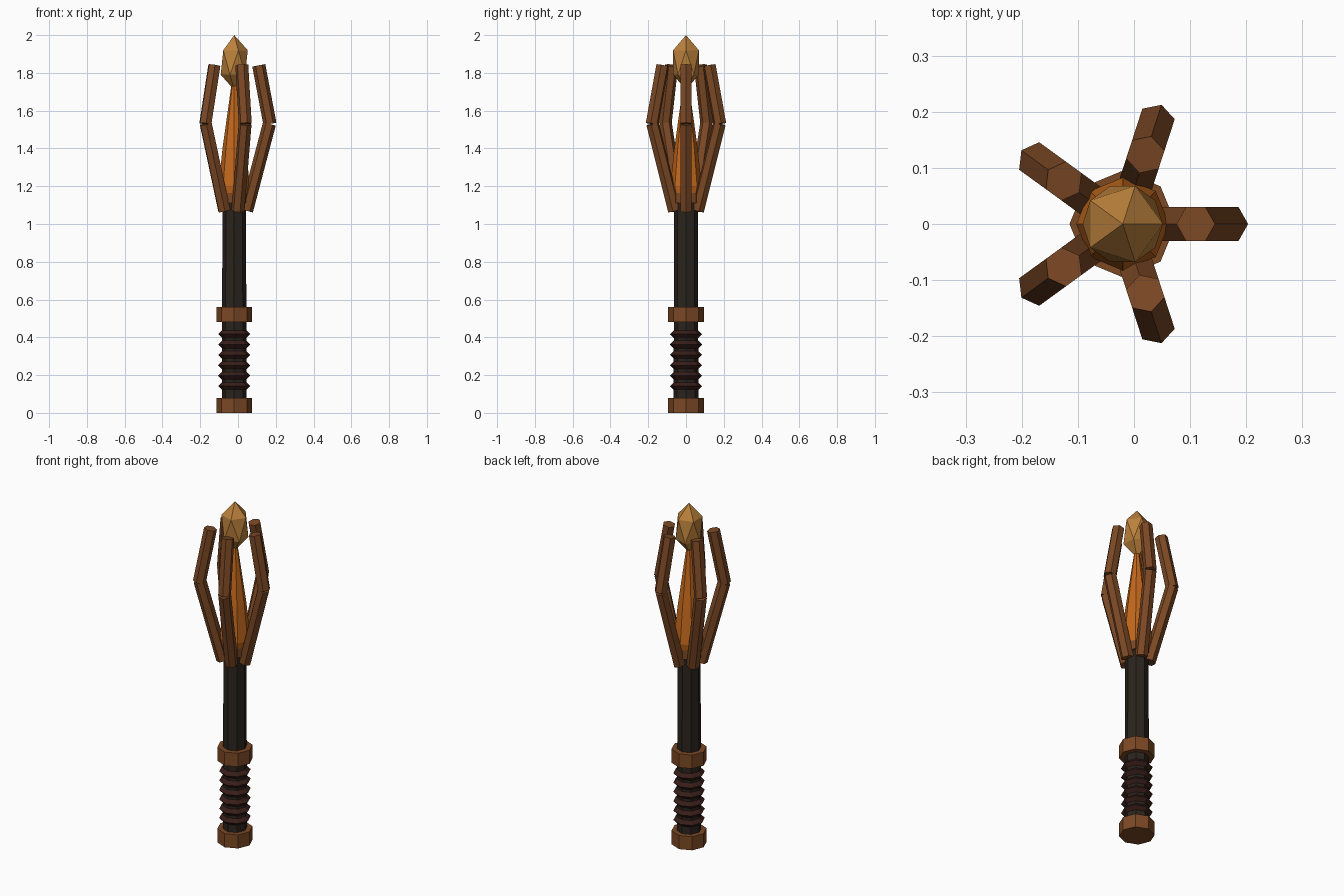
import bpy
from math import cos, sin, pi, tau
from mathutils import Vector, Matrix

if "Cube" in bpy.data.objects:
    bpy.data.objects.remove(bpy.data.objects["Cube"])

AX = -0.02  # staff axis (the five prongs make the bounds off-centre)


def material(name, rgb):
    m = bpy.data.materials.new(name)
    m.diffuse_color = (*rgb, 1)
    m.use_nodes = True
    m.node_tree.nodes["Principled BSDF"].inputs["Base Color"].default_value = m.diffuse_color
    return m


BRONZE = material("bronze", (0.20, 0.065, 0.018))
WOOD = material("dark_wood", (0.024, 0.017, 0.012))
LEATHER = material("leather", (0.040, 0.013, 0.010))
FLAME = material("flame_orange", (0.55, 0.14, 0.012))
GEM = material("amber", (0.50, 0.22, 0.045))


def finish(name, mat):
    ob = bpy.context.object
    ob.name = name
    ob.data.materials.append(mat)
    return ob


def cone(name, mat, z0, z1, r0, r1, sides=8):
    bpy.ops.mesh.primitive_cone_add(vertices=sides, radius1=r0, radius2=r1, depth=z1 - z0,
                                    location=(AX, 0, (z0 + z1) / 2))
    return finish(name, mat)


def lathe(name, mat, profile, sides=8):
    verts = [(AX + r * sin(tau * i / sides), r * cos(tau * i / sides), z)
             for r, z in profile for i in range(sides)]
    n = len(profile)
    faces = [(k * sides + i, (k + 1) * sides + i,
              (k + 1) * sides + (i + 1) % sides, k * sides + (i + 1) % sides)
             for k in range(n - 1) for i in range(sides)]
    faces += [tuple(range(sides)), tuple(reversed(range((n - 1) * sides, n * sides)))]
    me = bpy.data.meshes.new(name)
    me.from_pydata(verts, [], faces)
    me.materials.append(mat)
    ob = bpy.data.objects.new(name, me)
    bpy.context.collection.objects.link(ob)
    return ob


def prong_bar(name, angle, a, b, radius=0.035):
    """Hexagonal bar between two (radius, z) points, with a corner facing outward."""
    p, q = Vector((a[0], 0, a[1])), Vector((b[0], 0, b[1]))
    d = (q - p).normalized()
    y = Vector((0, 1, 0))
    x = y.cross(d)
    rot = Matrix((x, y, d)).transposed().to_4x4()
    bpy.ops.mesh.primitive_cylinder_add(vertices=6, radius=radius, depth=(q - p).length)
    ob = finish(name, BRONZE)
    # primitive corners lie on local y, so turn a quarter to put one outward
    ob.data.transform(Matrix.Translation((AX, 0, 0)) @ Matrix.Rotation(angle, 4, 'Z')
                      @ Matrix.Translation((p + q) / 2) @ rot
                      @ Matrix.Rotation(pi / 2, 4, 'Z'))


# Shaft, pommel, guard collar and head socket
cone("shaft", WOOD, 0.02, 1.16, 0.066, 0.062)
cone("pommel", BRONZE, 0, 0.08, 0.095, 0.095)
cone("guard_collar", BRONZE, 0.48, 0.56, 0.095, 0.095)
cone("head_socket", BRONZE, 1.11, 1.2, 0.075, 0.075)

# Leather grip rings
for i in range(6):
    bpy.ops.mesh.primitive_torus_add(major_segments=8, minor_segments=4, major_radius=0.065,
                                     minor_radius=0.02, location=(AX, 0, 0.142 + 0.055 * i))
    finish(f"grip_ring_{i + 1}", LEATHER)

# Tapering flame core
lathe("flame_core", FLAME, [(0.07, 1.14), (0.083, 1.2), (0.062, 1.4), (0.02, 1.7), (0.005, 1.8)])

# Faceted gem at the tip
bpy.ops.mesh.primitive_ico_sphere_add(subdivisions=1, radius=1, location=(AX, 0, 1.855))
finish("tip_gem", GEM).scale = (0.08, 0.08, 0.145)

# Five bent prongs, each of two bars
for i in range(5):
    ang = tau * i / 5
    prong_bar(f"prong_lower_{i + 1}", ang, (0.065, 1.07), (0.186, 1.53))
    prong_bar(f"prong_upper_{i + 1}", ang, (0.189, 1.53), (0.13, 1.84))
